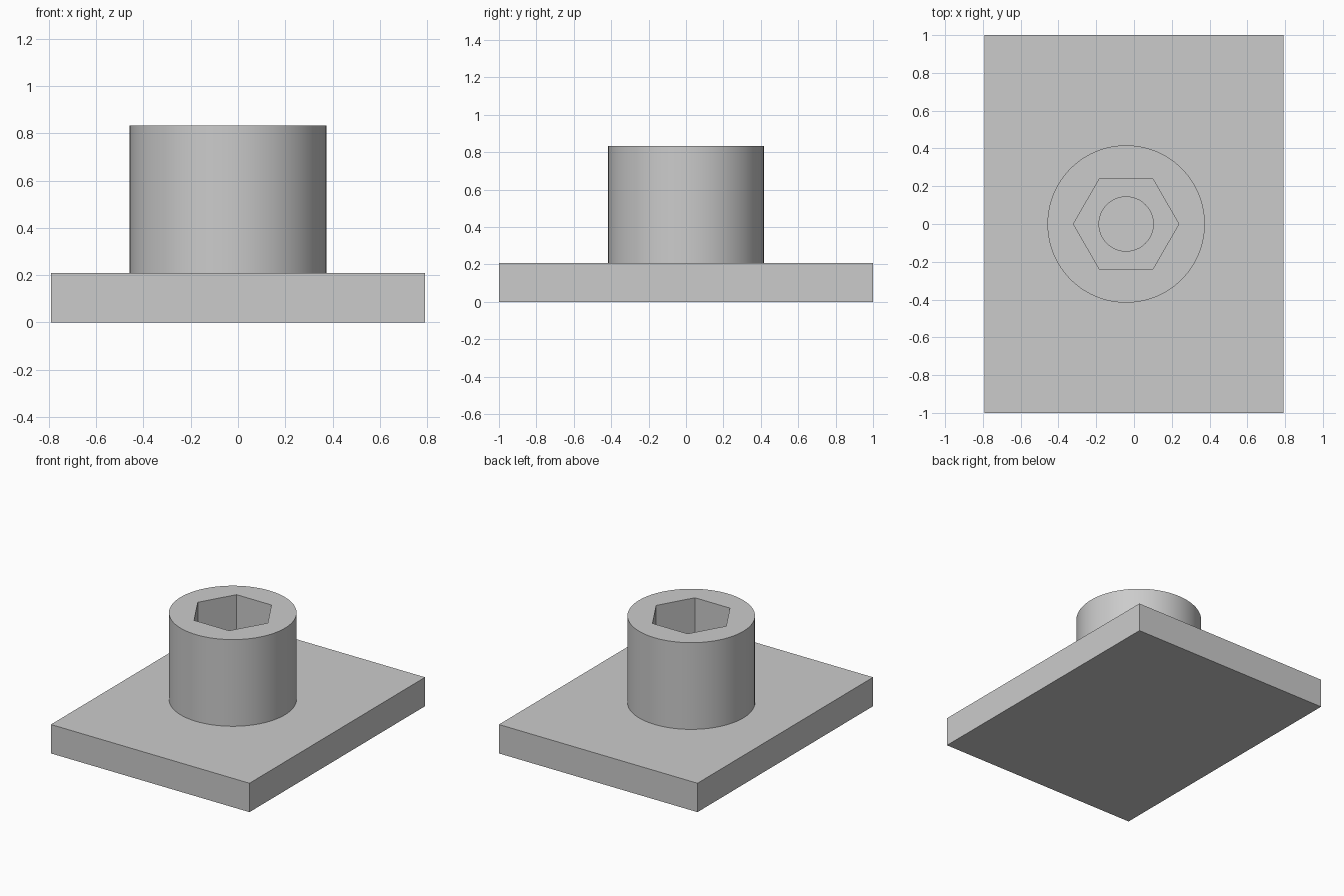
import bpy
import math

if "Cube" in bpy.data.objects:
    bpy.data.objects.remove(bpy.data.objects["Cube"])

U = 1 / 24          # one design unit; the plate is 48 units long
BOSS_X = -1 * U     # boss axis is slightly off centre
PLATE_TOP = 5 * U
BOSS_TOP = 20 * U

grey = bpy.data.materials.new("light grey")
grey.diffuse_color = (0.6, 0.6, 0.6, 1)
grey.use_nodes = True
grey.node_tree.nodes["Principled BSDF"].inputs["Base Color"].default_value = grey.diffuse_color


def prism(name, sides, radius, z0, z1, turn=0.0):
    """Upright prism or cylinder on the boss axis."""
    bpy.ops.mesh.primitive_cylinder_add(
        vertices=sides, radius=radius, depth=z1 - z0,
        location=(BOSS_X, 0, (z0 + z1) / 2), rotation=(0, 0, turn))
    ob = bpy.context.object
    ob.name = name
    ob.data.materials.append(grey)
    return ob


def cut(target, cutter):
    """Subtract the cutter from the target, then remove it."""
    mod = target.modifiers.new("cut", 'BOOLEAN')
    mod.operation = 'DIFFERENCE'
    mod.solver = 'EXACT'
    mod.object = cutter
    bpy.context.view_layer.objects.active = target
    bpy.ops.object.modifier_apply(modifier=mod.name)
    bpy.data.objects.remove(cutter)


# Base plate
bpy.ops.mesh.primitive_cube_add(size=1, location=(0, 0, PLATE_TOP / 2))
plate = bpy.context.object
plate.name = "base_plate"
plate.scale = (38 * U, 48 * U, PLATE_TOP)
bpy.ops.object.transform_apply(location=False, rotation=False, scale=True)
plate.data.materials.append(grey)

# Round boss with a hexagonal pocket and a bore down to the plate
boss = prism("boss", 96, 10 * U, PLATE_TOP, BOSS_TOP)
cut(boss, prism("hex_cutter", 6, 6.7 * U, BOSS_TOP - 6 * U, BOSS_TOP + U,
                math.pi / 6))
cut(boss, prism("bore_cutter", 64, 3.45 * U, PLATE_TOP - U, BOSS_TOP + U))

# Smooth round walls, sharp rims and pocket corners
bpy.ops.object.select_all(action='DESELECT')
boss.select_set(True)
bpy.context.view_layer.objects.active = boss
bpy.ops.object.shade_smooth_by_angle(angle=math.radians(30))
